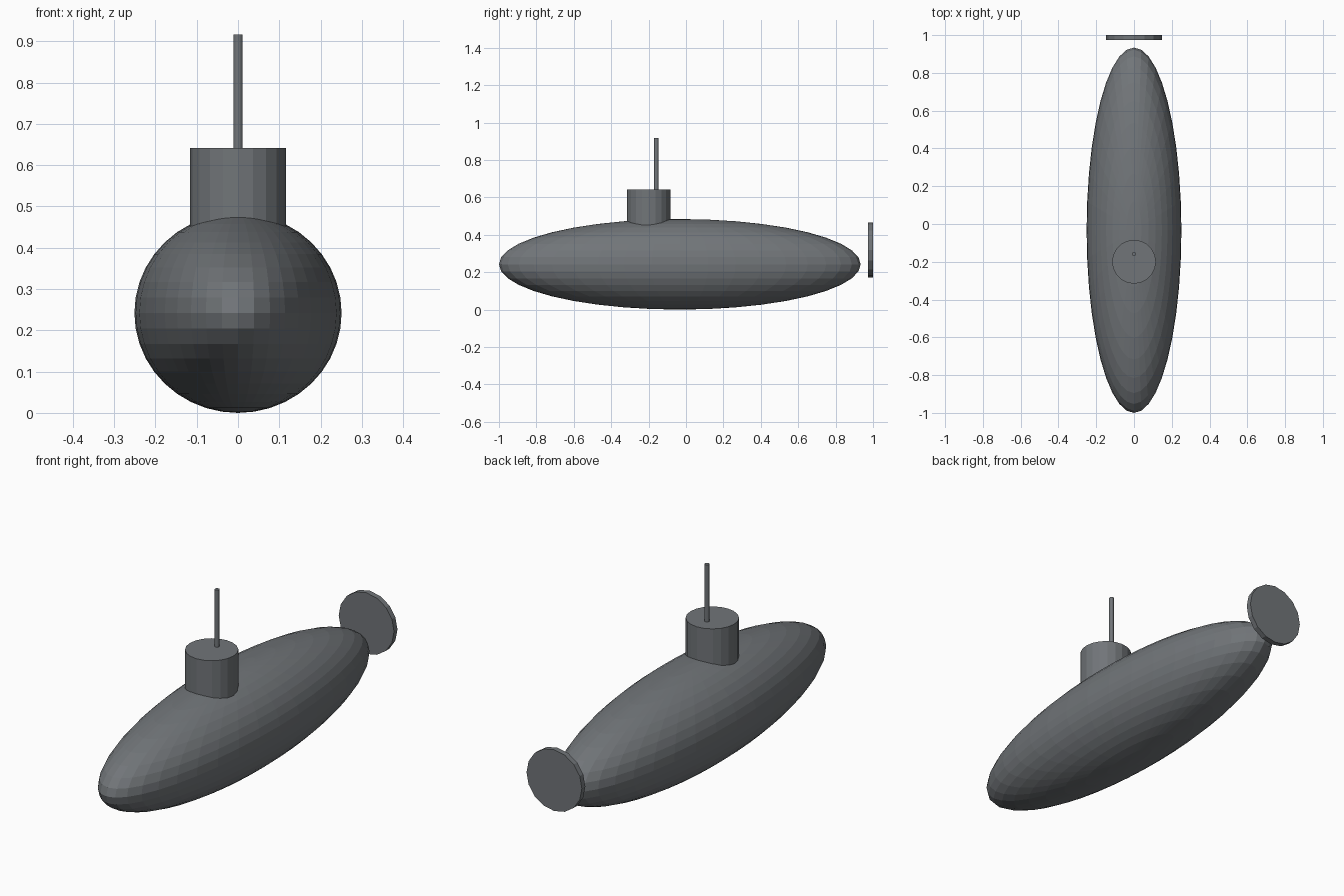
import bpy
from math import pi

if "Cube" in bpy.data.objects:
    bpy.data.objects.remove(bpy.data.objects["Cube"])

# Dark slate paint shared by all parts
paint = bpy.data.materials.new("dark_grey")
paint.diffuse_color = (0.165, 0.178, 0.19, 1)
paint.use_nodes = True
paint.node_tree.nodes["Principled BSDF"].inputs["Base Color"].default_value = paint.diffuse_color


def finish(name):
    part = bpy.context.object
    part.name = name
    part.data.materials.append(paint)
    return part


def cylinder(name, sides, radius, depth, center, rot=(0, 0, 0)):
    bpy.ops.mesh.primitive_cylinder_add(vertices=sides, radius=radius, depth=depth,
                                        location=center, rotation=rot)
    return finish(name)


# Stretched hull
bpy.ops.mesh.primitive_uv_sphere_add(segments=40, ring_count=20, radius=1,
                                     location=(0, -0.033, 0.242))
hull = finish("hull")
hull.scale = (0.251, 0.967, 0.242)

# Conning tower with periscope, sunk into the parts below
cylinder("conning_tower", 20, 0.116, 0.23, (0, -0.2, 0.527))
cylinder("periscope", 12, 0.011, 0.30, (0, -0.159, 0.766))

# Propeller disc floating behind the stern
cylinder("propeller_disc", 16, 0.147, 0.026, (0, 0.987, 0.319), (pi / 2, 0, 0))
